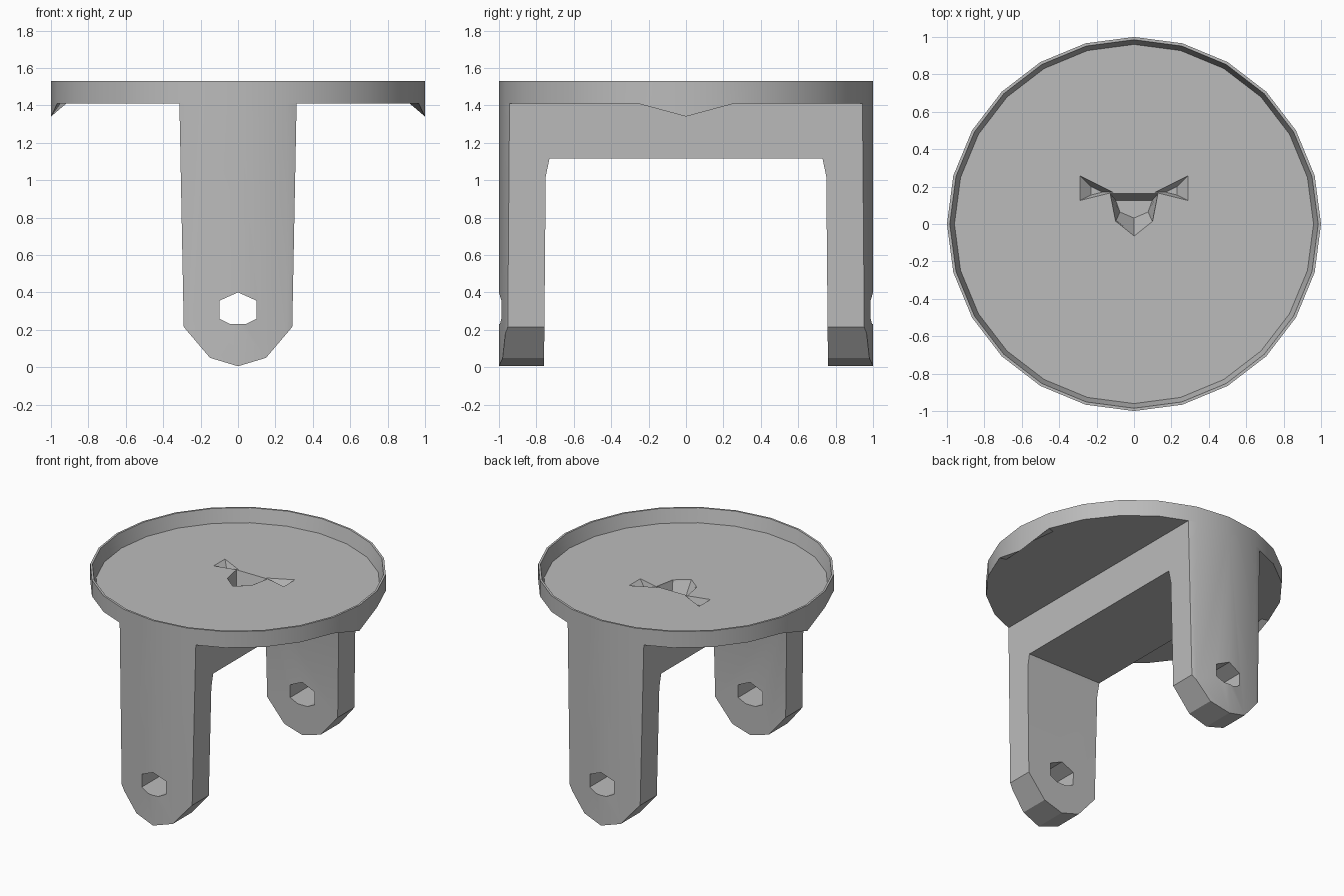
import bpy, bmesh, math
from mathutils import Vector

old = bpy.data.objects.get("Cube")
if old:
    bpy.data.objects.remove(old, do_unlink=True)

grey = bpy.data.materials.new("plain grey")
grey.use_nodes = True
colour = (0.5, 0.5, 0.5, 1)
grey.diffuse_color = colour
grey.node_tree.nodes["Principled BSDF"].inputs["Base Color"].default_value = colour

SIDES = 24


def loft(name, rings, helper=False):
    """Solid through a list of rings with equal point counts, capped at both ends."""
    bm = bmesh.new()
    loops = [[bm.verts.new(p) for p in ring] for ring in rings]
    n = len(loops[0])
    for a, b in zip(loops, loops[1:]):
        for i in range(n):
            j = (i + 1) % n
            bm.faces.new((a[i], a[j], b[j], b[i]))
    bm.faces.new(loops[0])
    bm.faces.new(loops[-1])
    bmesh.ops.recalc_face_normals(bm, faces=bm.faces)
    mesh = bpy.data.meshes.new(name)
    bm.to_mesh(mesh)
    bm.free()
    mesh.materials.append(grey)
    obj = bpy.data.objects.new(name, mesh)
    bpy.context.collection.objects.link(obj)
    obj.hide_render = helper
    obj.hide_viewport = False
    return obj


def circle(r, z):
    steps = [2 * math.pi * i / SIDES for i in range(SIDES)]
    return [Vector((r * math.cos(a), r * math.sin(a), z)) for a in steps]


def mirrored(half, flip):
    """Close a half outline by mirroring its first coordinate."""
    return half + [(-a, b) for a, b in reversed(half) if abs(a) > flip]


def combine(obj, cutter, operation):
    mod = obj.modifiers.new(operation.lower(), 'BOOLEAN')
    mod.operation = operation
    mod.solver = 'EXACT'
    mod.object = cutter
    bpy.context.view_layer.objects.active = obj
    bpy.ops.object.modifier_apply(modifier=mod.name)


# Shallow dish with a thin rim and a pointed drip at each side
bottom_edge = circle(1, 1.41)
for k in (0, SIDES // 2):
    bottom_edge[k].z = 1.34
dish = loft("dish", [circle(0.95, 1.41), bottom_edge, circle(1, 1.53),
                     circle(0.985, 1.53), circle(0.96, 1.43)])

# Yoke: side arch trimmed by the front outline and the round outer wall
arch = mirrored([(1.1, 1.42), (1.1, -0.1), (0.76, -0.1), (0.75, 1.02), (0.73, 1.115)], 0)
yoke = loft("yoke", [[(x, y, z) for y, z in arch] for x in (-0.5, 0.5)])

front = mirrored([(0, 0.005), (0.15, 0.05), (0.29, 0.215), (0.315, 1.5)], 0.001)
outline = loft("outline_helper", [[(x, y, z) for x, z in front] for y in (-1.2, 1.2)], True)
wall = loft("wall_helper", [circle(1, -0.5), circle(1, 2)], True)
combine(yoke, outline, 'INTERSECT')
combine(yoke, wall, 'INTERSECT')

# Pin holes through both legs
hole = mirrored([(0, 0.4), (0.1, 0.355), (0.1, 0.26), (0.04, 0.23)], 0.001)
pin = loft("pin_helper", [[(x, y, z) for x, z in hole] for y in (-1.3, 1.3)], True)
combine(yoke, pin, 'DIFFERENCE')

# Central pit and the two shallow hollows beside it
pit_top = mirrored([(0, -0.07), (0.1, 0.01), (0.13, 0.165)], 0.001)
pit = loft("pit_helper", [[(x, y, 1.44) for x, y in pit_top],
                          [(x * 0.75, 0.1 + (y - 0.1) * 0.4, 1.28) for x, y in pit_top]], True)
helpers = [outline, wall, pin, pit]
for side in (-1, 1):
    wing = [(0.1 * side, 0.17), (0.3 * side, 0.27), (0.3 * side, 0.12), (0.18 * side, 0.15)]
    helpers.append(loft("hollow_helper", [
        [(x, y, 1.44) for x, y in wing],
        [(0.2 * side + (x - 0.2 * side) * 0.3, 0.17 + (y - 0.17) * 0.3, 1.38)
         for x, y in wing]], True))
for cutter in helpers[3:]:
    combine(dish, cutter, 'DIFFERENCE')
    combine(yoke, cutter, 'DIFFERENCE')

for helper in helpers:
    bpy.data.objects.remove(helper, do_unlink=True)

# Soft shading on the curved walls, crisp edges elsewhere
for obj in (dish, yoke):
    bpy.ops.object.select_all(action='DESELECT')
    obj.select_set(True)
    bpy.context.view_layer.objects.active = obj
    bpy.ops.object.shade_smooth_by_angle(angle=math.radians(25))
